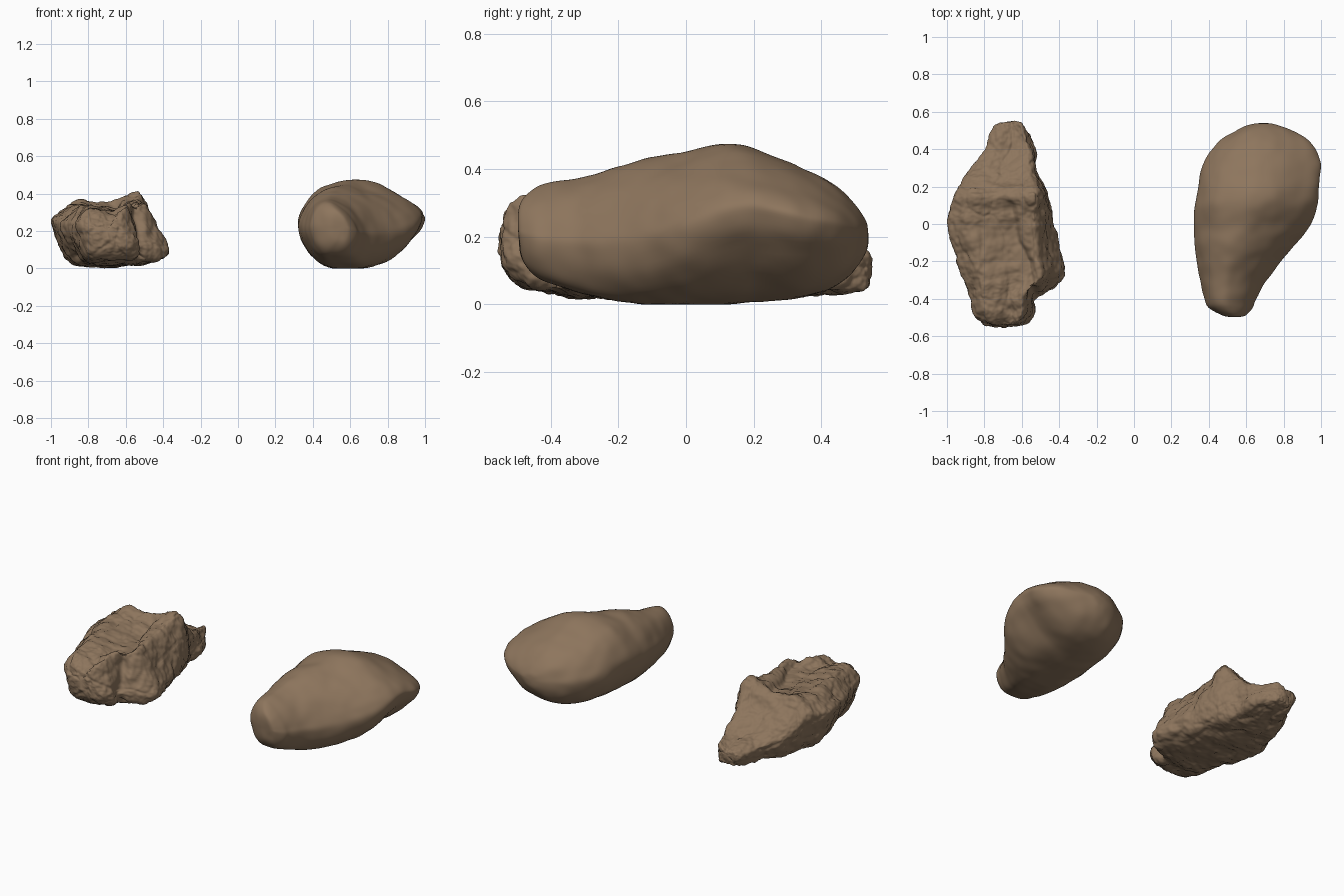
import bpy
import bmesh
import math
from mathutils import Vector, noise

cube = bpy.data.objects.get("Cube")
if cube:
    bpy.data.objects.remove(cube, do_unlink=True)

# One earthy brown for both rocks
brown = bpy.data.materials.new("earth brown")
brown.use_nodes = True
colour = (0.27, 0.18, 0.11, 1)
brown.diffuse_color = colour
brown.node_tree.nodes["Principled BSDF"].inputs["Base Color"].default_value = colour


def spline(points, count, closed):
    """Resample a list of tuples along a Catmull-Rom curve."""
    pts = [Vector(p) for p in points]
    n = len(pts)
    spans = n if closed else n - 1

    def get(i):
        return pts[i % n] if closed else pts[max(0, min(n - 1, i))]

    result = []
    for k in range(count):
        t = k * spans / (count if closed else count - 1)
        i = min(int(t), spans - 1)
        f = t - i
        a, b, c, d = get(i - 1), get(i), get(i + 1), get(i + 2)
        result.append(b + (c - a) * (f / 2) + (a * 2 - b * 5 + c * 4 - d) * (f * f / 2)
                      + (b * 3 - a - c * 3 + d) * (f ** 3 / 2))
    return result


def make_rock(name, front, back, stations, rings, sides, relief):
    """Loft unit sections, blended front to back, through (y, left, right, bottom, top) stations."""
    bm = bmesh.new()
    front, back = spline(front, sides, True), spline(back, sides, True)
    loops = []
    for y, left, right, low, high in spline(stations, rings, False):
        blend = max(0, min(1, (y + 0.2) / 0.4))
        outline = [f.lerp(b, blend) for f, b in zip(front, back)]
        loops.append([bm.verts.new((left + (right - left) * u, y, low + (high - low) * v))
                      for u, v in outline])
    for a, b in zip(loops, loops[1:]):
        for i in range(sides):
            j = (i + 1) % sides
            bm.faces.new((a[i], a[j], b[j], b[i]))

    # Close both ends with a fan
    for loop in (loops[0], loops[-1]):
        centre = sum((v.co for v in loop), Vector()) / sides
        pole = bm.verts.new(centre)
        for i in range(sides):
            bm.faces.new((loop[i], loop[(i + 1) % sides], pole))
    bmesh.ops.recalc_face_normals(bm, faces=bm.faces[:])

    # Even out the ends before pushing the surface along its normals
    for _ in range(4):
        bmesh.ops.smooth_vert(bm, verts=bm.verts[:], factor=0.4,
                              use_axis_x=True, use_axis_y=True, use_axis_z=True)
    bm.normal_update()
    moves = [(v, v.normal * relief(v.co)) for v in bm.verts]
    for v, move in moves:
        v.co += move
        v.co.z = max(v.co.z, 0)
    mesh = bpy.data.meshes.new(name)
    bm.to_mesh(mesh)
    bm.free()
    mesh.materials.append(brown)
    mesh.shade_smooth()
    rock = bpy.data.objects.new(name, mesh)
    bpy.context.collection.objects.link(rock)
    return rock


def worn_relief(p):
    """Soft dents with a little fine grain."""
    return noise.noise(p * 6) * 0.006 + noise.noise(p * 14) * 0.004


def craggy_relief(p):
    """Cracked blocks, lumps and a cleft running along the top and down the front."""
    q = p + noise.noise_vector(p * 5) * 0.04
    near = noise.voronoi(Vector((q.x * 7, q.y * 4, q.z * 7)))[0]
    crack = max(0, 1 - (near[1] - near[0]) / 0.15)
    cleft_x = -0.645 - p.y * 0.32 + noise.noise(Vector((p.y * 7, 0, 0))) * 0.02
    depth = max(0, min(1, (0.2 - p.y) / 0.2)) if p.z > 0.05 else 0
    cleft = depth * math.exp(-((p.x - cleft_x) / 0.025) ** 2)
    lumps = noise.fractal(p * 9, 0.8, 2, 4)
    return lumps * 0.012 + noise.noise(p * 38) * 0.003 - crack * 0.006 - cleft * 0.025


# Smooth rock: narrow nose with a sloping outer face, broad back undercut on the outer side
worn_front = [(0, .5), (.05, .7), (.17, .9), (.36, 1), (.55, .96), (.74, .83), (.88, .67),
              (.96, .53), (1, .4), (.94, .18), (.78, .02), (.5, 0), (.28, .03), (.1, .22)]
worn_back = [(0, .5), (.05, .69), (.17, .88), (.36, .98), (.5, 1), (.68, .93), (.89, .78),
             (.98, .68), (1, .58), (.93, .4), (.7, .1), (.45, 0), (.24, .02), (.08, .2)]
worn_stations = [(-.5, .54, .57, .2, .25), (-.49, .48, .6, .14, .3), (-.45, .4, .635, .09, .34),
                 (-.4, .375, .655, .06, .36), (-.3, .355, .71, .03, .375), (-.2, .335, .785, .01, .405),
                 (-.1, .32, .87, 0, .435), (0, .315, .945, 0, .45), (.11, .325, .98, 0, .48),
                 (.21, .34, .99, .01, .46), (.33, .37, 1, .02, .41), (.43, .44, .95, .05, .36),
                 (.5, .54, .85, .1, .3), (.54, .66, .74, .17, .24)]
make_rock("smooth_rock", worn_front, worn_back, worn_stations, 90, 80, worn_relief)

# Rough rock: flat outer lump, crest near the inner edge, low sloping tail
craggy_front = [(0, .64), (.05, .79), (.17, .97), (.35, .95), (.55, .89), (.66, .97), (.77, 1),
                (.86, .7), (.97, .42), (1, .26), (.94, .1), (.75, .02), (.45, 0), (.2, .03), (.08, .3)]
craggy_back = [(0, .65), (.07, .78), (.22, .87), (.42, .86), (.6, .87), (.79, .97), (.9, 1),
               (.97, .78), (1, .5), (1, .3), (.94, .1), (.75, .02), (.45, 0), (.2, .04), (.08, .32)]
craggy_stations = [(-.55, -.74, -.66, .17, .23), (-.535, -.81, -.58, .1, .28),
                   (-.48, -.85, -.52, .05, .32), (-.39, -.88, -.5, .03, .335), (-.33, -.9, -.42, .02, .34),
                   (-.25, -.93, -.36, .02, .34), (-.12, -.97, -.4, .01, .35), (0, -1, -.43, .01, .365),
                   (.08, -.98, -.445, .01, .385), (.16, -.955, -.465, .01, .41),
                   (.23, -.92, -.495, .01, .32), (.3, -.88, -.52, .02, .25), (.39, -.81, -.53, .03, .19),
                   (.49, -.76, -.57, .03, .165), (.54, -.73, -.6, .04, .15), (.55, -.69, -.64, .08, .12)]
make_rock("rough_rock", craggy_front, craggy_back, craggy_stations, 220, 160, craggy_relief)
